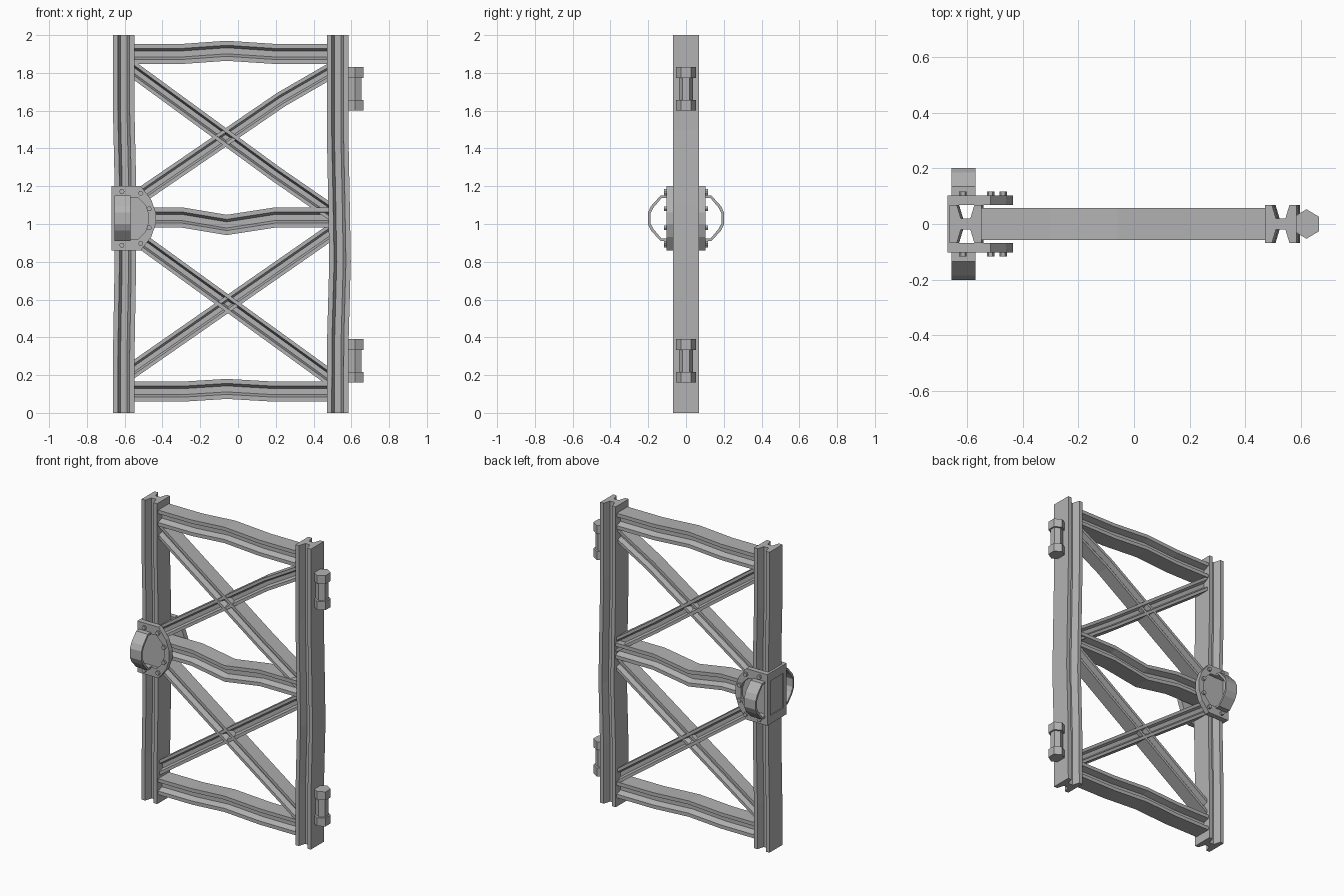
import bpy, bmesh, math
from mathutils import Vector

cube = bpy.data.objects.get("Cube")
if cube:
    bpy.data.objects.remove(cube)

steel = bpy.data.materials.new("grey_steel")
steel.use_nodes = True
GREY = (0.45, 0.45, 0.45, 1)
steel.diffuse_color = GREY
steel.node_tree.nodes["Principled BSDF"].inputs["Base Color"].default_value = GREY


def finish(name, bm):
    bmesh.ops.recalc_face_normals(bm, faces=bm.faces)
    mesh = bpy.data.meshes.new(name)
    bm.to_mesh(mesh)
    bm.free()
    mesh.materials.append(steel)
    obj = bpy.data.objects.new(name, mesh)
    bpy.context.collection.objects.link(obj)
    return obj


def loft(name, rings, closed=False):
    """Skin a list of equal-length point rings."""
    bm = bmesh.new()
    vs = [[bm.verts.new(p) for p in ring] for ring in rings]
    n = len(vs[0])
    pairs = list(zip(vs, vs[1:]))
    if closed:
        pairs.append((vs[-1], vs[0]))
    else:
        bm.faces.new(vs[0])
        bm.faces.new(vs[-1])
    for a, b in pairs:
        for i in range(n):
            j = (i + 1) % n
            bm.faces.new((a[i], a[j], b[j], b[i]))
    return finish(name, bm)


def box(name, x0, x1, y0, y1, z0, z1):
    rings = [[(x, y, z) for x, y in ((x0, y0), (x1, y0), (x1, y1), (x0, y1))]
             for z in (z0, z1)]
    return loft(name, rings)


def i_beam(name, path, half, depth, cut):
    """I-section swept along an x-z path; cut is the direction of both end cuts."""
    tip, root, web = half * 0.55, half * 0.3, depth * 0.3
    quarter = [(half, depth), (tip, depth), (root, web)]
    prof = quarter + [(-u, v) for u, v in quarter[::-1]]
    prof += [(-u, -v) for u, v in prof]
    pts = [Vector((x, 0, z)) for x, z in path]
    cut = Vector(cut)
    rings = []
    for i, p in enumerate(pts):
        a = (pts[max(i, 1)] - pts[max(i, 1) - 1]).normalized()
        k = min(i + 1, len(pts) - 1)
        b = (pts[k] - pts[k - 1]).normalized()
        side = Vector((-a.z, 0, a.x))
        if i in (0, len(pts) - 1):
            m = cut.copy()
        else:
            m = (side + Vector((-b.z, 0, b.x))).normalized()
        m /= m.dot(side)
        rings.append([p + m * u + Vector((0, v, 0)) for u, v in prof])
    return loft(name, rings)


# Upright posts, slightly bent
i_beam("left_post", [(-0.605, 0), (-0.605, 0.3), (-0.597, 0.75), (-0.597, 1.25),
                     (-0.605, 1.6), (-0.605, 2)], 0.057, 0.068, (-1, 0, 0))
i_beam("right_post", [(0.527, 0), (0.529, 0.4), (0.54, 0.8), (0.535, 1.1),
                      (0.527, 1.5), (0.527, 2)], 0.057, 0.068, (-1, 0, 0))

# Rails with a small bulge in the middle
for name, z, bulge in (("bottom_rail", 0.112, 0.015), ("middle_rail", 1.035, -0.04),
                       ("top_rail", 1.9, 0.017)):
    i_beam(name, [(-0.56, z), (-0.3, z), (-0.06, z + bulge), (0.2, z), (0.495, z)],
           0.053, 0.057, (0, 0, 1))

# Diagonal braces
braces = {
    "upper_falling_brace": ([(-0.56, 1.82), (0.2, 1.265), (0.49, 1.065)], 0.05),
    "upper_rising_brace": ([(-0.56, 1.12), (0.23, 1.66), (0.49, 1.81)], 0.045),
    "lower_falling_brace": ([(-0.56, 0.945), (0.49, 0.185)], 0.05),
    "lower_rising_brace": ([(-0.56, 0.225), (0.49, 0.955)], 0.045),
}
for name, (path, depth) in braces.items():
    i_beam(name, path, 0.041, depth, (0, 0, 1))


# Hinges: slim six-sided pin with a wider collar at each end
def hex_prism(name, x, rx, ry, z0, z1):
    corners = [(math.sin(k * math.pi / 3), math.cos(k * math.pi / 3)) for k in range(6)]
    loft(name, [[(x + rx * s, ry * c, z) for s, c in corners] for z in (z0, z1)])


for label, z in (("lower", 0.16), ("upper", 1.6)):
    hex_prism(label + "_hinge_pin", 0.62, 0.04, 0.038, z + 0.05, z + 0.18)
    hex_prism(label + "_hinge_bottom_collar", 0.62, 0.051, 0.053, z, z + 0.056)
    hex_prism(label + "_hinge_top_collar", 0.62, 0.051, 0.053, z + 0.174, z + 0.23)

# Lock bracket wrapped round the left post, mirrored front and back
MID = 1.03
half_outer = [(-0.67, 0.17), (-0.515, 0.17), (-0.46, 0.1), (-0.435, 0.03)]
half_inner = [(-0.645, 0.11), (-0.53, 0.11), (-0.49, 0.07), (-0.475, 0.025)]
outer = [(x, MID + z) for x, z in half_outer] + [(x, MID - z) for x, z in half_outer[::-1]]
inner = [(x, MID + z) for x, z in half_inner] + [(x, MID - z) for x, z in half_inner[::-1]]
half_strap = [(0.09, 0.12), (0.135, 0.12), (0.185, 0.065)]
bolts = [(-0.615, 0.142), (-0.515, 0.133), (-0.47, 0.05)]

for label, s in (("front", -1), ("back", 1)):
    def ring(pts, y):
        return [(x, s * y, z) for x, z in pts]
    # Rim with a shallow recessed panel
    loft(label + "_lock_rim", [ring(outer, 0.068), ring(outer, 0.102),
                               ring(inner, 0.102), ring(inner, 0.068)], closed=True)
    loft(label + "_lock_panel", [ring(inner, 0.07), ring(inner, 0.082)])

    # Faceted strap handle
    edge = half_strap + [(0.202, 0.03)]
    out = [(y, z) for y, z in edge] + [(y, -z) for y, z in edge[::-1]]
    rings = []
    for y, z in out:
        yi = y - 0.014 if y > 0.15 else y - 0.005
        zi = z * 0.89
        rings.append([(-0.655, s * y, MID + z), (-0.57, s * y, MID + z),
                      (-0.57, s * yi, MID + zi), (-0.655, s * yi, MID + zi)])
    loft(label + "_handle", rings)

    # Hexagonal bolt heads
    for i, (x, z) in enumerate(bolts):
        for side, sz in (("upper", 1), ("lower", -1)):
            circle = [(x + 0.014 * math.cos(k * math.pi / 3),
                       MID + sz * z + 0.014 * math.sin(k * math.pi / 3)) for k in range(6)]
            loft(f"{label}_{side}_bolt_{i + 1}", [ring(circle, 0.1), ring(circle, 0.116)])

# Outer wall of the bracket with a clamp band at each end
box("lock_outer_wall", -0.664, -0.65, -0.1, 0.1, MID - 0.165, MID + 0.165)
for label, z in (("lower", MID - 0.17), ("upper", MID + 0.115)):
    box(label + "_lock_band", -0.67, -0.65, -0.101, 0.101, z, z + 0.055)
